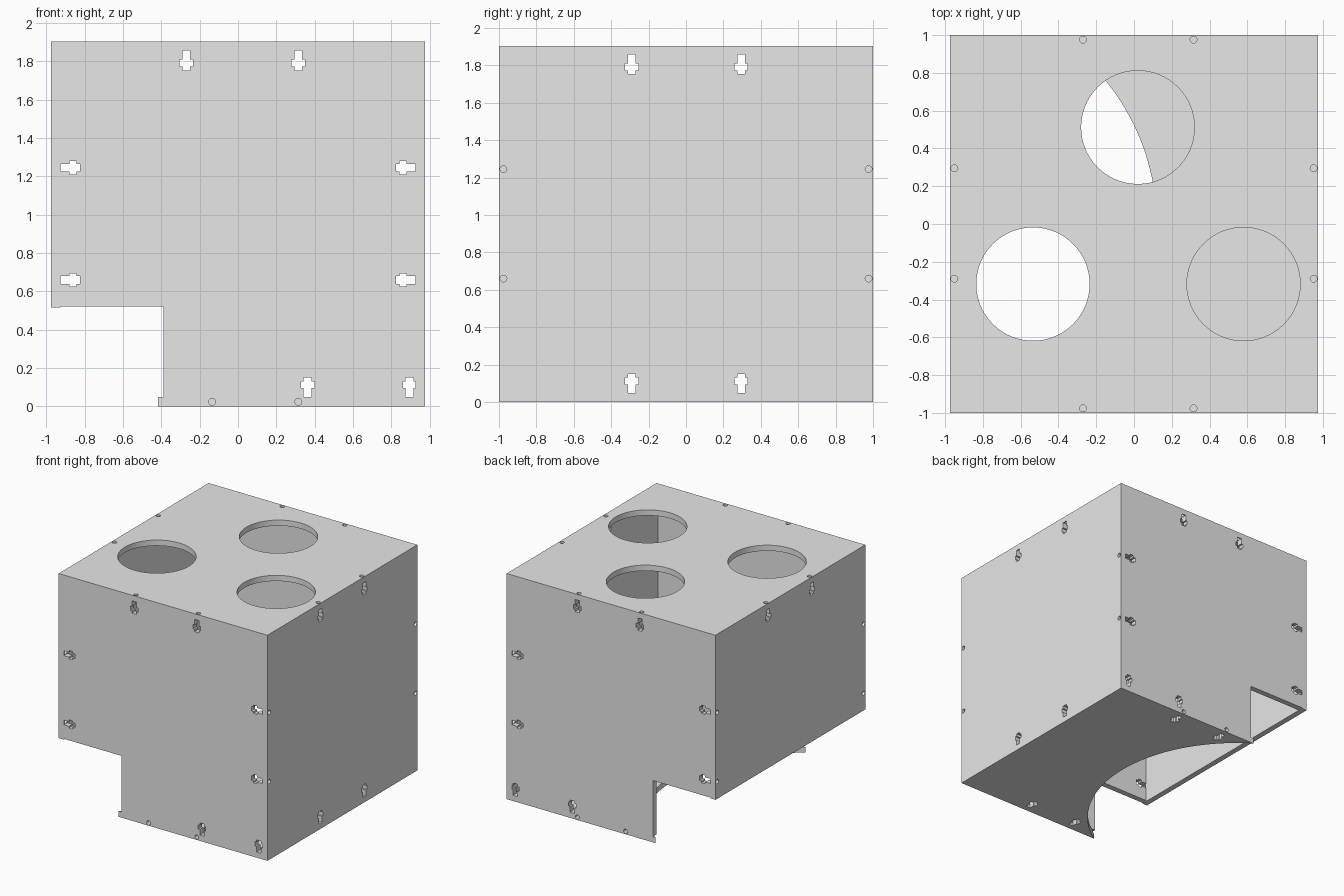
import bpy, bmesh, math

cube = bpy.data.objects.get("Cube")
if cube:
    bpy.data.objects.remove(cube, do_unlink=True)

W, D, H, T = 0.975, 1.0, 1.905, 0.048    # half width, half depth, height, sheet thickness
IX, IY, IZ = W - T, D - T, H - T         # inner faces of the sheets
XS, ZS, YS = (-0.27, 0.315), (0.66, 1.245), (-0.29, 0.295)   # fastener spacing

grey = bpy.data.materials.new("light_grey")
grey.use_nodes = True
grey.diffuse_color = (0.8, 0.8, 0.8, 1)
grey.node_tree.nodes["Principled BSDF"].inputs["Base Color"].default_value = grey.diffuse_color


def rect(u0, v0, u1, v1):
    return [(u0, v0), (u1, v0), (u1, v1), (u0, v1)]


def circle(u, v, r, n):
    return [(u + r * math.cos(math.tau * i / n), v + r * math.sin(math.tau * i / n))
            for i in range(n)]


def bolt_hole(u, v):
    return circle(u, v, 0.018, 20)


def slot(u, v, du, dv, lead=0.01):
    """Cross-shaped nut slot starting at (u, v) and running along (du, dv)."""
    half = [(-lead, .02), (.047, .02), (.047, .035), (.083, .035), (.083, .02), (.103, .02)]
    outline = half + [(a, -b) for a, b in reversed(half)]
    return [(u + du * a - dv * b, v + dv * a + du * b) for a, b in outline]


def add_prism(bm, outline, axis, lo, hi):
    """Extrude a 2D outline along the named axis."""
    def place(p, w):
        return {"x": (w, *p), "y": (p[0], w, p[1]), "z": (*p, w)}[axis]
    rings = [[bm.verts.new(place(p, w)) for p in outline] for w in (lo, hi)]
    n = len(outline)
    faces = [bm.faces.new(r) for r in rings]
    for i in range(n):
        j = (i + 1) % n
        faces.append(bm.faces.new((rings[0][i], rings[0][j], rings[1][j], rings[1][i])))
    bmesh.ops.recalc_face_normals(bm, faces=faces)


def make_object(name, prisms):
    bm = bmesh.new()
    for p in prisms:
        add_prism(bm, *p)
    mesh = bpy.data.meshes.new(name)
    bm.to_mesh(mesh)
    bm.free()
    mesh.materials.append(grey)
    obj = bpy.data.objects.new(name, mesh)
    bpy.context.collection.objects.link(obj)
    return obj


def panel(name, outline, axis, lo, hi, cuts, extra=()):
    """Sheet with cut-outs through it, plus any extra cutting prisms."""
    obj = make_object(name, [(outline, axis, lo, hi)])
    through = [(c, axis, lo - 0.02, hi + 0.02) for c in cuts]
    cutter = make_object(name + "_cutter", through + list(extra))
    cutter.hide_render = True
    mod = obj.modifiers.new("cutouts", "BOOLEAN")
    mod.operation, mod.solver, mod.object = "DIFFERENCE", "EXACT", cutter
    graph = bpy.context.evaluated_depsgraph_get()
    cut_mesh = bpy.data.meshes.new_from_object(obj.evaluated_get(graph))
    obj.modifiers.clear()
    obj.data = cut_mesh
    bpy.data.objects.remove(cutter, do_unlink=True)


# Top sheet with three large round openings
edge_x, edge_y = W - T / 2, D - T / 2
cuts = [circle(u, v, 0.3, 64) for u, v in ((0.02, 0.512), (-0.535, -0.318), (0.58, -0.318))]
for s in (-1, 1):
    cuts += [bolt_hole(x, s * edge_y) for x in XS]
    cuts += [bolt_hole(s * edge_x, y) for y in YS]
panel("top_panel", rect(-W, -D, W, D), "z", IZ, H, cuts)

# Bottom sheet with an arched side
radius, centre = 1.2, -1.08
sweep = math.asin(D / radius)
arc = [(centre + radius * math.cos(a), radius * math.sin(a))
       for a in (sweep * (1 - i / 24) for i in range(49))]
cuts, edge_holes = [], []
for s in (-1, 1):
    for x in (-0.135, XS[1]):
        cuts.append(slot(x, s * IY, 0, -s, 0))
        ends = sorted((s * (IY + 0.003), s * (D + 0.02)))
        edge_holes.append((bolt_hole(x, T / 2), "y", *ends))
panel("bottom_panel", [(W, -D), (W, D)] + arc, "z", 0, T, cuts, edge_holes)

# Side sheets: one full height, one short above the open corner
for name, s, base in (("left_panel", 1, T), ("right_panel", -1, 0.515)):
    cuts = [bolt_hole(e * edge_y, z) for e in (-1, 1) for z in ZS]
    cuts += [slot(y, IZ, 0, -1) for y in YS]
    if s > 0:
        cuts += [slot(y, T, 0, 1) for y in YS]
    panel(name, rect(-D, base, D, IZ), "x", *sorted((s * IX, s * W)), cuts)

# Front and back sheets with a stepped lower corner
stepped = [(-0.39, T), (IX, T), (IX, IZ), (-IX, IZ), (-IX, 0.522), (-0.39, 0.522)]
for name, s in (("front_panel", -1), ("back_panel", 1)):
    cuts = [slot(x, IZ, 0, -1) for x in XS]
    cuts += [slot(x, T, 0, 1) for x in (0.363, 0.895)]
    cuts += [slot(e * IX, z, -e, 0) for e in (-1, 1) for z in ZS]
    panel(name, stepped, "y", *sorted((s * IY, s * D)), cuts)
